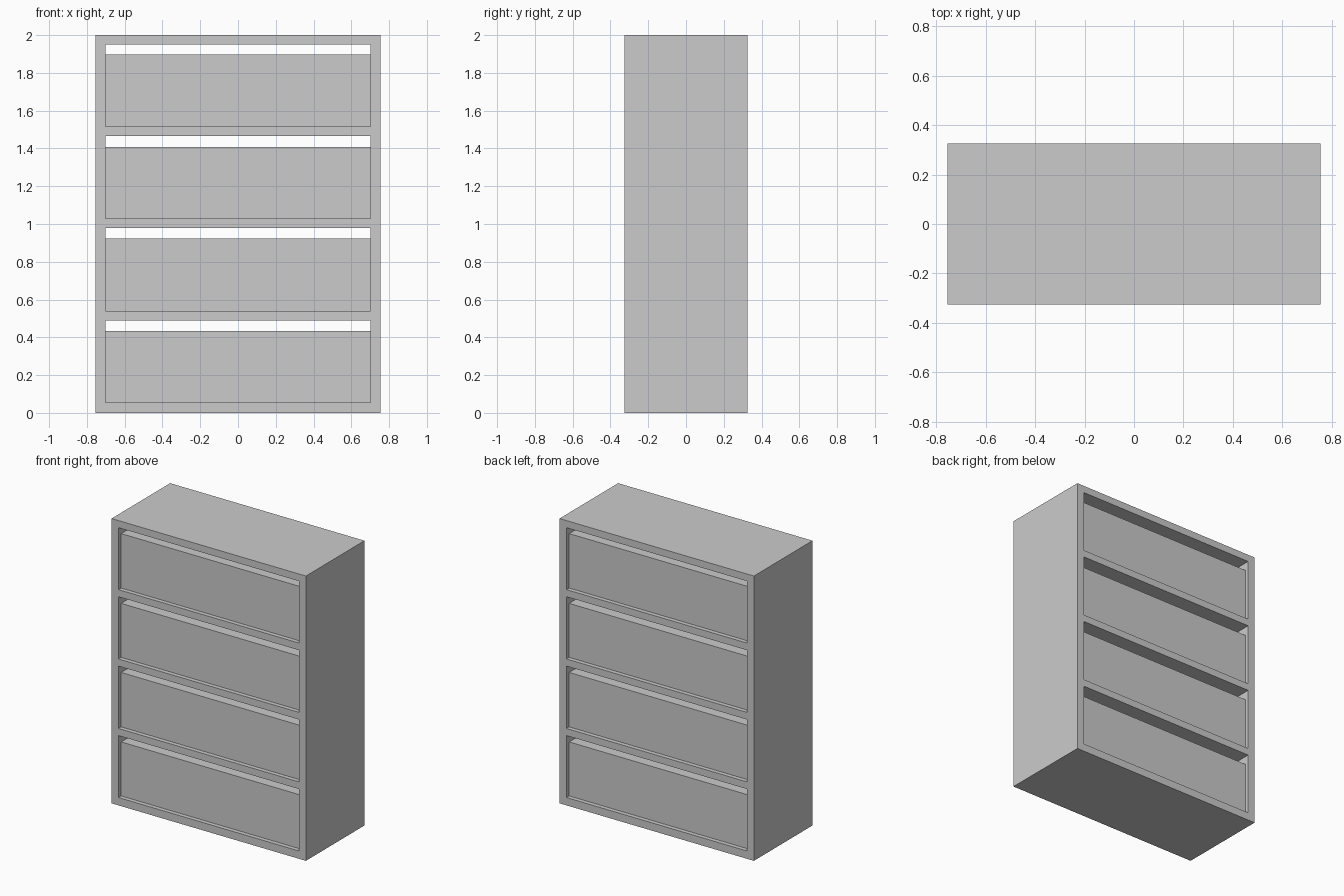
import bpy

if "Cube" in bpy.data.objects:
    bpy.data.objects.remove(bpy.data.objects["Cube"])

W, D, H = 1.51, 0.65, 2.0     # outer cabinet size
INNER_W = 1.402               # width of each opening
RECESS = 0.03                 # drawer setback, front and back
# bottom and top of each opening, and top of the drawer inside it
BAYS = [(0.055, 0.49, 0.434), (0.54, 0.978, 0.922),
        (1.028, 1.465, 1.407), (1.515, 1.95, 1.897)]


def box(name, sx, sy, z0, z1):
    bpy.ops.mesh.primitive_cube_add(size=1, location=(0, 0, (z0 + z1) / 2))
    ob = bpy.context.object
    ob.name = name
    ob.scale = (sx, sy, z1 - z0)
    bpy.ops.object.transform_apply(location=False, rotation=False, scale=True)
    return ob


# cabinet shell, open front to back
frame = box("cabinet_frame", W, D, 0, H)

for i, (z0, z1, top) in enumerate(BAYS, 1):
    # opening cut through the cabinet
    cutter = box(f"opening_cutter_{i}", INNER_W, D + 0.2, z0, z1)
    cutter.hide_render = True
    cutter.hide_set(True)
    cut = frame.modifiers.new(f"opening_{i}", 'BOOLEAN')
    cut.operation = 'DIFFERENCE'
    cut.solver = 'EXACT'
    cut.object = cutter
    # drawer body, with a see-through gap above it
    box(f"drawer_{i}", INNER_W, D - 2 * RECESS, z0, top)
